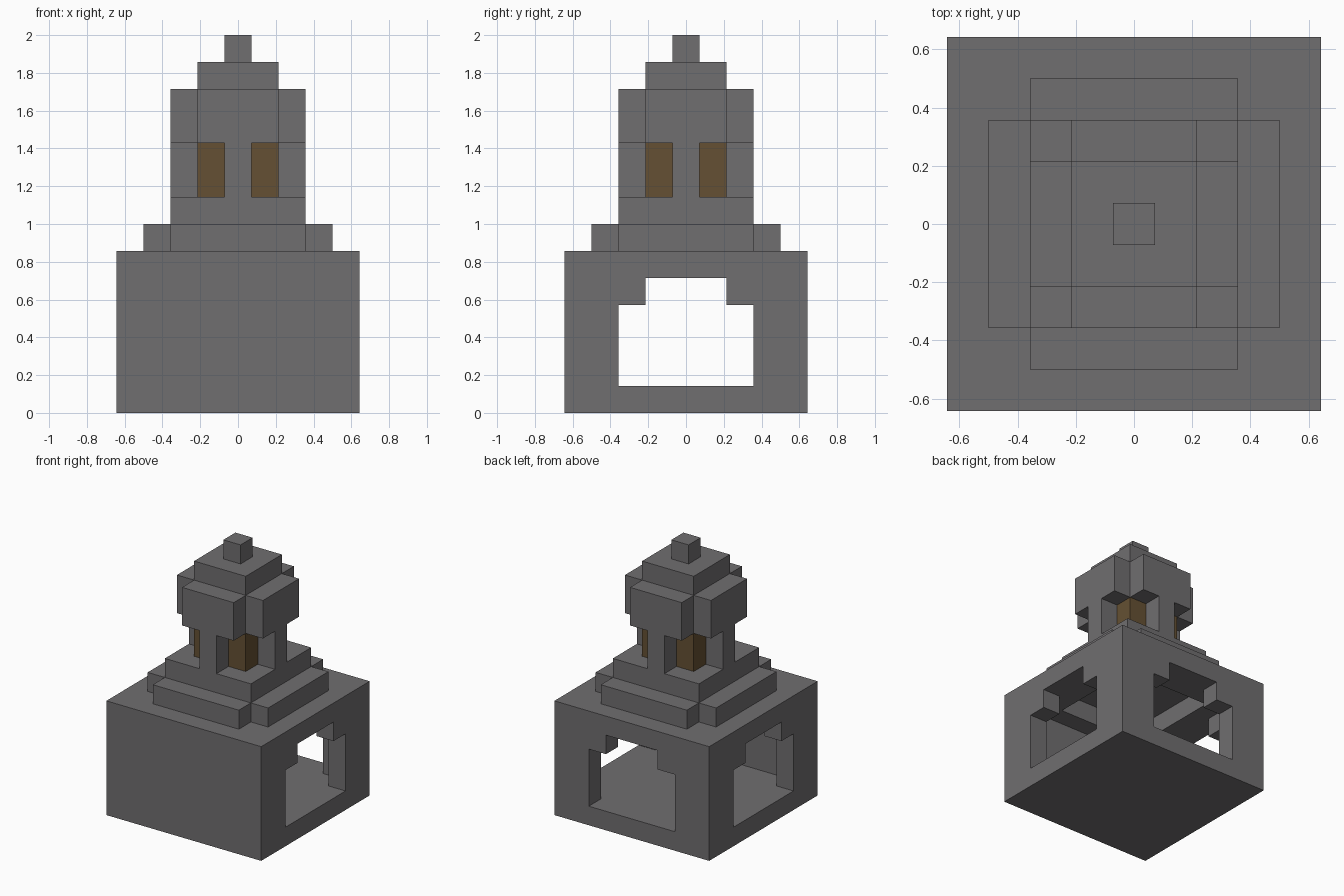
import bpy, bmesh
from math import pi
from mathutils import Matrix

cube = bpy.data.objects.get("Cube")
if cube:
    bpy.data.objects.remove(cube, do_unlink=True)

U = 1 / 7  # one block


def material(name, color):
    m = bpy.data.materials.new(name)
    m.use_nodes = True
    m.diffuse_color = color
    bsdf = m.node_tree.nodes["Principled BSDF"]
    bsdf.inputs["Base Color"].default_value = color
    bsdf.inputs["Roughness"].default_value = 0.9
    return m


stone = material("grey_stone", (0.162, 0.156, 0.162, 1))
amber = material("dark_amber", (0.130, 0.081, 0.033, 1))


def prism(name, profile, depth, matrix=Matrix(), mat=stone):
    """Extrude a flat outline upward by depth, then place it; units are blocks."""
    bm = bmesh.new()
    face = bm.faces.new([bm.verts.new((x, y, 0)) for x, y in profile])
    ext = bmesh.ops.extrude_face_region(bm, geom=[face])
    verts = [v for v in ext["geom"] if isinstance(v, bmesh.types.BMVert)]
    bmesh.ops.translate(bm, verts=verts, vec=(0, 0, depth))
    bm.transform(Matrix.Scale(U, 4) @ matrix)
    bmesh.ops.recalc_face_normals(bm, faces=bm.faces)
    mesh = bpy.data.meshes.new(name)
    bm.to_mesh(mesh)
    bm.free()
    mesh.materials.append(mat)
    obj = bpy.data.objects.new(name, mesh)
    bpy.context.collection.objects.link(obj)
    return obj


def rect(hx, hy):
    return [(-hx, -hy), (hx, -hy), (hx, hy), (-hx, hy)]


def plus(a, b):
    """Cross outline: arms reach b and are 2a wide."""
    return [(-a, -b), (a, -b), (a, -a), (b, -a), (b, a), (a, a),
            (a, b), (-a, b), (-a, a), (-b, a), (-b, -a), (-a, -a)]


def layer(name, outline, z0, z1, mat=stone):
    return prism(name, outline, z1 - z0, Matrix.Translation((0, 0, z0)), mat)


def cut(target, cutter):
    cutter.hide_render = True
    mod = target.modifiers.new("cut", 'BOOLEAN')
    mod.operation = 'DIFFERENCE'
    mod.solver = 'EXACT'
    mod.object = cutter
    bpy.context.view_layer.objects.active = target
    bpy.ops.object.modifier_apply(modifier=mod.name)
    bpy.data.objects.remove(cutter, do_unlink=True)


# Hollow base with a closed front wall
base = layer("base_chamber", rect(4.5, 4.5), 0, 6)
cut(base, layer("room_cutter", rect(3.5, 3.5), 1, 5))
cut(base, layer("ceiling_cutter", rect(2.5, 2.5), 4.5, 6.5))

# Stepped doorways on both sides and the back
arch = [(-2.5, 1), (2.5, 1), (2.5, 4), (1.5, 4),
        (1.5, 5), (-1.5, 5), (-1.5, 4), (-2.5, 4)]
for turn in (pi / 2, pi, -pi / 2):
    place = (Matrix.Rotation(turn, 4, 'Z') @ Matrix.Translation((0, -3, 0))
             @ Matrix.Rotation(pi / 2, 4, 'X'))
    cut(base, prism("doorway_cutter", arch, 2, place))

# Stepped plinth
layer("plinth_step", plus(2.5, 3.5), 6, 7)
layer("tower_foot", rect(2.5, 2.5), 7, 8)

# Lantern room with a pillar in the middle of each side
layer("lantern_core", rect(1.5, 1.5), 8, 10, amber)
for i, side in enumerate(("front", "left", "back", "right")):
    place = Matrix.Rotation(i * pi / 2, 4, 'Z') @ Matrix.Translation((0, -2, 8))
    prism(side + "_pillar", rect(0.5, 0.5), 2, place)

# Roof and finial
layer("tower_head", plus(1.5, 2.5), 10, 12)
layer("roof_cap", rect(1.5, 1.5), 12, 13)
layer("finial", rect(0.5, 0.5), 13, 14)
